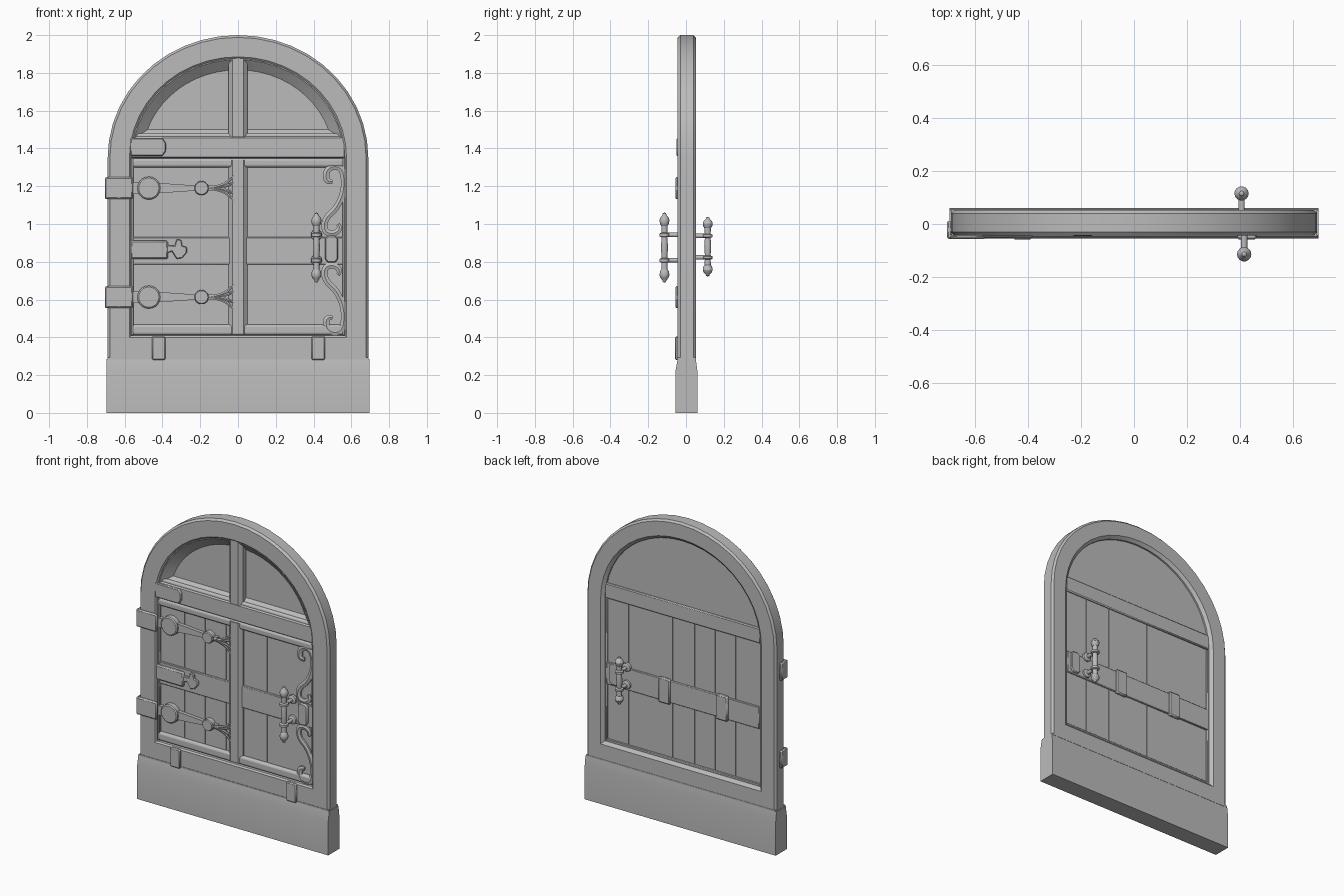
import bpy, bmesh, math
from mathutils import Matrix, Vector

old = bpy.data.objects.get("Cube")
if old:
    bpy.data.objects.remove(old, do_unlink=True)

grey = bpy.data.materials.new("stone grey")
grey.use_nodes = True
grey.diffuse_color = (0.5, 0.5, 0.5, 1)
grey.node_tree.nodes["Principled BSDF"].inputs["Base Color"].default_value = (0.5, 0.5, 0.5, 1)
parts = []


def finish(name, bm, bevel=0, segments=1):
    bmesh.ops.recalc_face_normals(bm, faces=bm.faces)
    mesh = bpy.data.meshes.new(name)
    bm.to_mesh(mesh)
    bm.free()
    mesh.materials.append(grey)
    obj = bpy.data.objects.new(name, mesh)
    bpy.context.collection.objects.link(obj)
    if bevel:
        mod = obj.modifiers.new("Bevel", "BEVEL")
        mod.width, mod.segments = bevel, segments
    parts.append(obj)
    return obj


def loft(name, rings, cyclic=False, capped=True, bevel=0):
    """Skin a list of equal-length point rings."""
    bm = bmesh.new()
    rows = [[bm.verts.new(p) for p in ring] for ring in rings]
    n = len(rows[0])
    pairs = list(zip(rows, rows[1:])) + ([(rows[-1], rows[0])] if cyclic else [])
    for a, b in pairs:
        for i in range(n):
            j = (i + 1) % n
            bm.faces.new((a[i], a[j], b[j], b[i]))
    if capped and not cyclic:
        bm.faces.new(rows[0])
        bm.faces.new(rows[-1])
    return finish(name, bm, bevel)


def prism(name, points, y0, y1, bevel=0):
    """Extrude an xz outline from y0 to y1."""
    return loft(name, [[(x, y, z) for x, z in points] for y in (y0, y1)], bevel=bevel)


def box(name, x0, x1, y0, y1, z0, z1, bevel=0, segments=1):
    bm = bmesh.new()
    size = Matrix.Diagonal((x1 - x0, y1 - y0, z1 - z0, 1))
    mid = Matrix.Translation(((x0 + x1) / 2, (y0 + y1) / 2, (z0 + z1) / 2))
    bmesh.ops.create_cube(bm, size=1, matrix=mid @ size)
    return finish(name, bm, bevel, segments)


def lathe(name, profile, loc, axis="z", sides=14):
    """Revolve (radius, height) pairs about an axis."""
    rings = []
    for r, h in profile:
        ring = []
        for i in range(sides):
            a = math.tau * i / sides
            u, v = r * math.cos(a), r * math.sin(a)
            ring.append(Vector(loc) + Vector((u, v, h) if axis == "z" else (u, h, v)))
        rings.append(ring)
    return loft(name, rings)


def ribbon(name, path, y, width, flat=0.6):
    """Flattened tapering rod through (x, z, relative width) points."""
    curve = bpy.data.curves.new(name, "CURVE")
    curve.dimensions, curve.bevel_depth = "3D", width
    curve.bevel_resolution, curve.resolution_u, curve.use_fill_caps = 1, 5, True
    spline = curve.splines.new("NURBS")
    spline.points.add(len(path) - 1)
    for p, (x, z, r) in zip(spline.points, path):
        p.co, p.radius = (x, 0, z, 1), r
    spline.use_endpoint_u, spline.order_u = True, 3
    temp = bpy.data.objects.new(name, curve)
    bpy.context.collection.objects.link(temp)
    dg = bpy.context.evaluated_depsgraph_get()
    bm = bmesh.new()
    bm.from_mesh(temp.evaluated_get(dg).to_mesh())
    bpy.data.objects.remove(temp)
    for v in bm.verts:
        v.co.y = v.co.y * flat + y
    finish(name, bm)


def arch(a, zb, y, zc=1.35, n=22):
    """Arched outline of half width a standing on zb."""
    b = a - 0.04
    start = math.asin(max(0, (zb - zc) / b))
    pts = [(a * math.cos(t), y, zc + b * math.sin(t))
           for t in (start + (math.pi - 2 * start) * i / n for i in range(n + 1))]
    return [(pts[0][0], y, zb)] + pts + [(pts[-1][0], y, zb)] if zb < zc else pts


# Arched frame and plinth
loft("arched_frame", [arch(0.69, 0.25, -0.03), arch(0.678, 0.25, -0.044), arch(0.575, 0.40, -0.044),
                      arch(0.566, 0.41, -0.036), arch(0.566, 0.41, 0.035), arch(0.585, 0.39, 0.052),
                      arch(0.678, 0.25, 0.052), arch(0.69, 0.25, 0.04)], cyclic=True)
loft("plinth", [[(s * 0.695, y, z) for s, y in ((-1, f), (1, f), (1, k), (-1, k))]
                for z, f, k in ((0, -0.055, 0.06), (0.225, -0.055, 0.06), (0.285, -0.044, 0.052))])
box("sill_strip", -0.69, 0.69, -0.047, 0.054, 0.283, 0.293)

# Arched upper panel with sloping surround
loft("upper_panel", [arch(0.57, 1.42, 0.012), arch(0.57, 1.42, 0.024)])
loft("upper_moulding", [arch(0.568, 1.44, -0.034), arch(0.56, 1.455, -0.034),
                        arch(0.505, 1.50, 0.013), arch(0.568, 1.44, 0.013)], cyclic=True)

# Planked lower door
box("door_backing", -0.568, 0.568, -0.004, 0.018, 0.4, 1.44)
seams = [-0.568, -0.38, -0.23, -0.08, 0.08, 0.22, 0.4, 0.568]
for x0, x1 in zip(seams, seams[1:]):
    box("plank", x0 + 0.0015, x1 - 0.0015, -0.01, 0.024, 0.405, 1.43)

# Rails, mouldings and centre stile
box("top_rail", -0.567, 0.567, -0.034, 0.036, 1.35, 1.45, 0.006)
box("middle_rail", -0.557, 0.557, -0.022, 0.034, 0.785, 0.93, 0.004)
box("upper_rail_moulding", -0.56, 0.56, -0.032, 0.02, 1.3, 1.348, 0.014, 3)
box("window_sill", -0.55, 0.55, -0.026, 0.02, 1.45, 1.48, 0.012, 3)
box("bottom_moulding", -0.56, 0.56, -0.032, 0.02, 0.412, 0.468, 0.014, 3)
box("back_bottom_strip", -0.56, 0.56, 0.01, 0.032, 0.405, 0.425, 0.004)
for s in (-1, 1):
    box("side_strip", min(s * 0.568, s * 0.552), max(s * 0.568, s * 0.552), -0.028, 0.03, 0.41, 1.35, 0.004)


def stile(name, z0, z1):
    section = [(-0.05, 0.015), (-0.05, -0.018), (-0.028, -0.038), (0.028, -0.038), (0.05, -0.018), (0.05, 0.015)]
    loft(name, [[(x, y, z) for x, y in section] for z in (z0, z1)])


stile("upper_stile", 1.46, 1.88)
stile("lower_stile", 0.42, 1.34)

# Strap hinges with discs and forked ends
for z in (1.19, 0.613):
    box("hinge_clip_front", -0.705, -0.555, -0.056, -0.036, z - 0.058, z + 0.058, 0.008)
    box("hinge_clip_side", -0.705, -0.685, -0.056, 0.012, z - 0.058, z + 0.058, 0.006)
    prism("hinge_strap", [(-0.56, z - 0.03), (-0.46, z - 0.03), (-0.2, z - 0.012), (-0.13, z - 0.014),
                          (-0.13, z + 0.014), (-0.2, z + 0.012), (-0.46, z + 0.03), (-0.56, z + 0.03)], -0.032, -0.008)
    for x, r in ((-0.472, 0.061), (-0.193, 0.038)):
        lathe("hinge_disc", [(r, -0.008), (r, -0.04), (r * 0.88, -0.046)], (x, 0, z), "y", 20)
    for rise in (-0.07, -0.03, 0.03, 0.07):
        ribbon("hinge_claw", [(-0.15, z, 1), (-0.09, z + rise * 0.15, 1.1), (-0.05, z + rise * 0.5, 1),
                              (-0.02, z + rise, 0.4)], -0.036, 0.009)

# Flat plates on the hinge side
prism("upper_plate", [(-0.57, 1.36), (-0.4, 1.36), (-0.382, 1.385), (-0.382, 1.43), (-0.4, 1.455), (-0.57, 1.455)],
      -0.05, -0.03, 0.005)
box("middle_plate", -0.57, -0.37, -0.042, -0.018, 0.815, 0.912, 0.008)
prism("plate_finial", [(-0.39, 0.84), (-0.35, 0.855), (-0.325, 0.815), (-0.295, 0.82), (-0.27, 0.85),
                       (-0.27, 0.878), (-0.295, 0.885), (-0.3, 0.915), (-0.325, 0.92), (-0.335, 0.885),
                       (-0.39, 0.89)], -0.036, -0.018, 0.004)

# Lower clips and back rail clamps
for x in (-0.42, 0.425):
    box("lower_clip", x - 0.036, x + 0.036, -0.058, -0.036, 0.28, 0.405, 0.006)
for x in (0.13, -0.29):
    box("back_clamp", x - 0.042, x + 0.042, 0.02, 0.046, 0.775, 0.94, 0.007)

# Scrolls, mirrored above and below the handle
scroll = [(0.50, 1.225, 0.7), (0.465, 1.22, 1.1), (0.468, 1.29, 1), (0.52, 1.31, 1), (0.56, 1.28, 1),
          (0.562, 1.17, 0.95), (0.52, 1.08, 1), (0.46, 1.03, 1), (0.455, 0.96, 1), (0.505, 0.945, 1),
          (0.545, 0.975, 0.9), (0.53, 1.0, 0.6)]
ribbon("upper_scroll", scroll, -0.022, 0.019)
ribbon("lower_scroll", [(x, 1.73 - z, r) for x, z, r in scroll], -0.022, 0.019)

# Lock plates on both faces
lock = [(0.475, 0.795), (0.515, 0.795), (0.53, 0.815), (0.53, 0.92), (0.515, 0.938), (0.475, 0.938),
        (0.46, 0.92), (0.46, 0.815)]
prism("front_lock_plate", lock, -0.04, -0.018, 0.006)
prism("back_lock_plate", lock, 0.03, 0.044, 0.005)

# Turned pull handles
half = [(0.019, 0), (0.017, 0.035), (0.015, 0.055), (0.027, 0.06), (0.027, 0.075), (0.016, 0.08), (0.017, 0.115),
        (0.024, 0.125), (0.027, 0.145), (0.022, 0.16), (0.011, 0.172), (0.009, 0.181), (0.001, 0.186)]
grip = [(r, -h) for r, h in reversed(half[1:])] + half
for name, x, y, zc, k, surface in (("front", 0.415, -0.114, 0.875, 1, -0.02), ("back", 0.405, 0.115, 0.88, 0.85, 0.03)):
    lathe(name + "_handle", [(r, h * k) for r, h in grip], (x, y, zc))
    d = -1 if name == "front" else 1
    for s in (-1, 1):
        lathe(name + "_handle_post", [(0.03, surface), (0.028, surface + d * 0.014), (0.012, surface + d * 0.02),
                                      (0.012, y)], (x, 0, zc + s * 0.067 * k), "y")

# Keep sharp edges while smoothing rounded parts
bpy.ops.object.select_all(action="DESELECT")
for obj in parts:
    obj.select_set(True)
bpy.context.view_layer.objects.active = parts[0]
bpy.ops.object.shade_smooth_by_angle(angle=math.radians(30))
